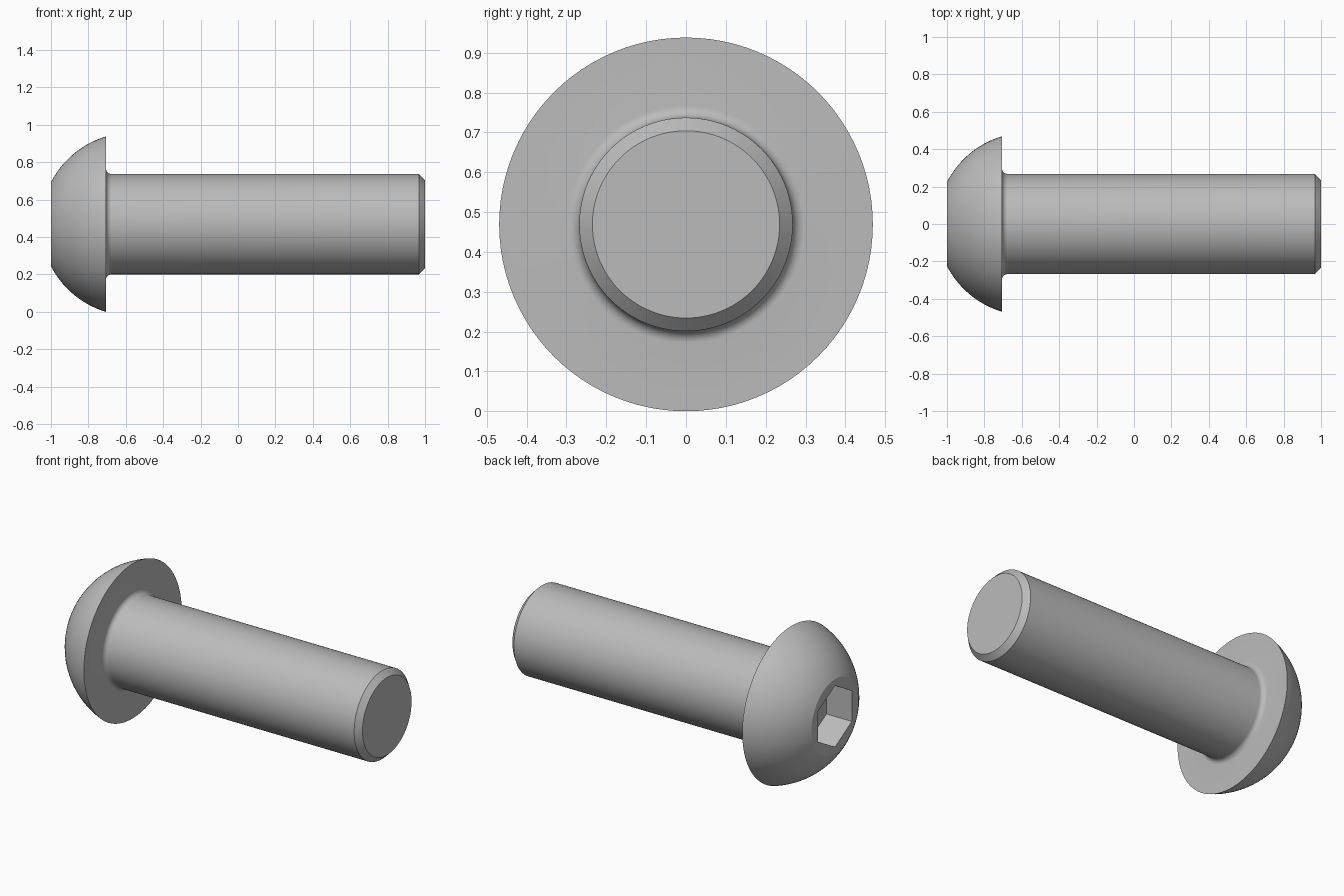
import bpy, bmesh
from math import sin, cos, pi, radians, atan2, hypot
from mathutils import Matrix, Vector

cube = bpy.data.objects.get("Cube")
if cube:
    bpy.data.objects.remove(cube)

HEAD_R, FACE_R, SHANK_R, TIP_R = 0.469, 0.225, 0.268, 0.235
FACE_X, SEAT_X, TIP_X = -1.0, -0.706, 1.0
FILLET, HEX_R, HEX_DEPTH, SIDES = 0.03, 0.186, 0.17, 96

steel = bpy.data.materials.new("steel_grey")
steel.use_nodes = True
colour = (0.5, 0.5, 0.5, 1)
steel.diffuse_color = colour
steel.node_tree.nodes["Principled BSDF"].inputs["Base Color"].default_value = colour


def add_object(name, bm):
    bmesh.ops.recalc_face_normals(bm, faces=bm.faces)
    mesh = bpy.data.meshes.new(name)
    bm.to_mesh(mesh)
    bm.free()
    mesh.materials.append(steel)
    obj = bpy.data.objects.new(name, mesh)
    obj.location.z = HEAD_R
    bpy.context.collection.objects.link(obj)
    return obj


def arc(cx, cr, radius, start, end, steps):
    """Points (x, r) on an arc in the profile plane."""
    angles = [start + (end - start) * i / steps for i in range(steps + 1)]
    return [(cx + radius * cos(a), cr + radius * sin(a)) for a in angles]


# Domed head: arc centred on the axis, through the face edge and the rim
length = SEAT_X - FACE_X
d = (HEAD_R ** 2 + length ** 2 - FACE_R ** 2) / (2 * length)
profile = arc(FACE_X + d, 0, hypot(d, FACE_R),
              atan2(FACE_R, -d), atan2(HEAD_R, length - d), 14)
# Fillet under the head, straight shank, chamfered tip
profile += arc(SEAT_X + FILLET, SHANK_R + FILLET, FILLET, pi, 1.5 * pi, 8)
profile += [(TIP_X - (SHANK_R - TIP_R), SHANK_R), (TIP_X, TIP_R)]

# Turn the profile around the x axis and cap both ends
bm = bmesh.new()
rings = []
for x, r in profile:
    rings.append([bm.verts.new((x, r * cos(2 * pi * i / SIDES), r * sin(2 * pi * i / SIDES)))
                  for i in range(SIDES)])
for a, b in zip(rings, rings[1:]):
    for i in range(SIDES):
        j = (i + 1) % SIDES
        bm.faces.new((a[i], a[j], b[j], b[i]))
bm.faces.new(rings[0])
bm.faces.new(rings[-1])
bolt = add_object("bolt_body", bm)

# Hexagonal socket cut into the head, corners pointing along y
bm = bmesh.new()
to_axis = Matrix.Translation(Vector((FACE_X, 0, 0))) @ Matrix.Rotation(pi / 2, 4, 'Y') \
    @ Matrix.Rotation(pi / 2, 4, 'Z')
bmesh.ops.create_cone(bm, cap_ends=True, segments=6, radius1=HEX_R, radius2=HEX_R,
                      depth=2 * HEX_DEPTH, matrix=to_axis)
cutter = add_object("hex_socket_cutter", bm)
cutter.hide_render = True
cutter.hide_set(True)

bpy.context.view_layer.objects.active = bolt
bolt.select_set(True)
socket = bolt.modifiers.new("hex_socket", 'BOOLEAN')
socket.operation = 'DIFFERENCE'
socket.solver = 'EXACT'
socket.object = cutter
bpy.ops.object.modifier_apply(modifier=socket.name)
bpy.data.objects.remove(cutter)
bpy.ops.object.shade_smooth_by_angle(angle=radians(20))
